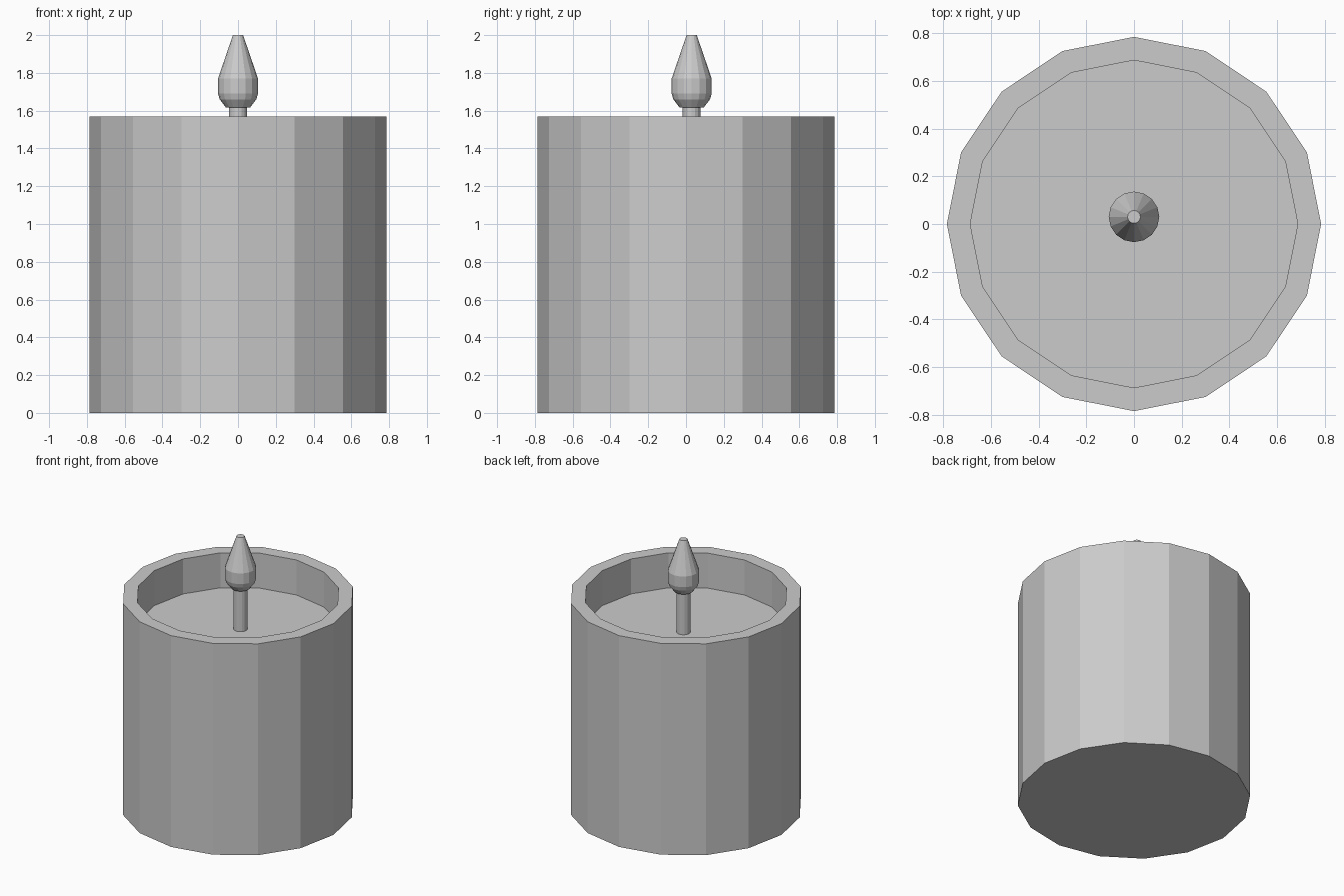
import bpy
import math

cube = bpy.data.objects.get("Cube")
if cube:
    bpy.data.objects.remove(cube, do_unlink=True)

SIDES = 16

grey = bpy.data.materials.new("plain grey")
grey.use_nodes = True
colour = (0.6, 0.6, 0.6, 1)
grey.diffuse_color = colour
grey.node_tree.nodes["Principled BSDF"].inputs["Base Color"].default_value = colour


def lathe(name, profile, centre_y=0.0):
    """Turn a (radius, height) profile, bottom first, into a capped solid."""
    verts, faces = [], []
    for radius, z in profile:
        for i in range(SIDES):
            a = math.tau * i / SIDES
            verts.append((radius * math.cos(a), radius * math.sin(a), z))
    for ring in range(len(profile) - 1):
        low, high = ring * SIDES, (ring + 1) * SIDES
        for i in range(SIDES):
            j = (i + 1) % SIDES
            faces.append((low + i, low + j, high + j, high + i))
    faces.append(tuple(reversed(range(SIDES))))
    faces.append(tuple(range(len(verts) - SIDES, len(verts))))
    mesh = bpy.data.meshes.new(name)
    mesh.from_pydata(verts, [], faces)
    mesh.materials.append(grey)
    obj = bpy.data.objects.new(name, mesh)
    obj.location.y = centre_y
    bpy.context.collection.objects.link(obj)
    return obj


# Candle body: outer wall, flat rim, inner wall and sunken wax floor
lathe("candle_body", [(0.785, 0), (0.785, 1.57), (0.687, 1.57), (0.687, 1.31)])

# Wick and flame stand slightly behind the centre
lathe("wick", [(0.048, 1.31), (0.048, 1.64)], 0.03)
lathe("flame", [(0.065, 1.618), (0.097, 1.66), (0.106, 1.69),
                (0.106, 1.77), (0.027, 2.0)], 0.03)
